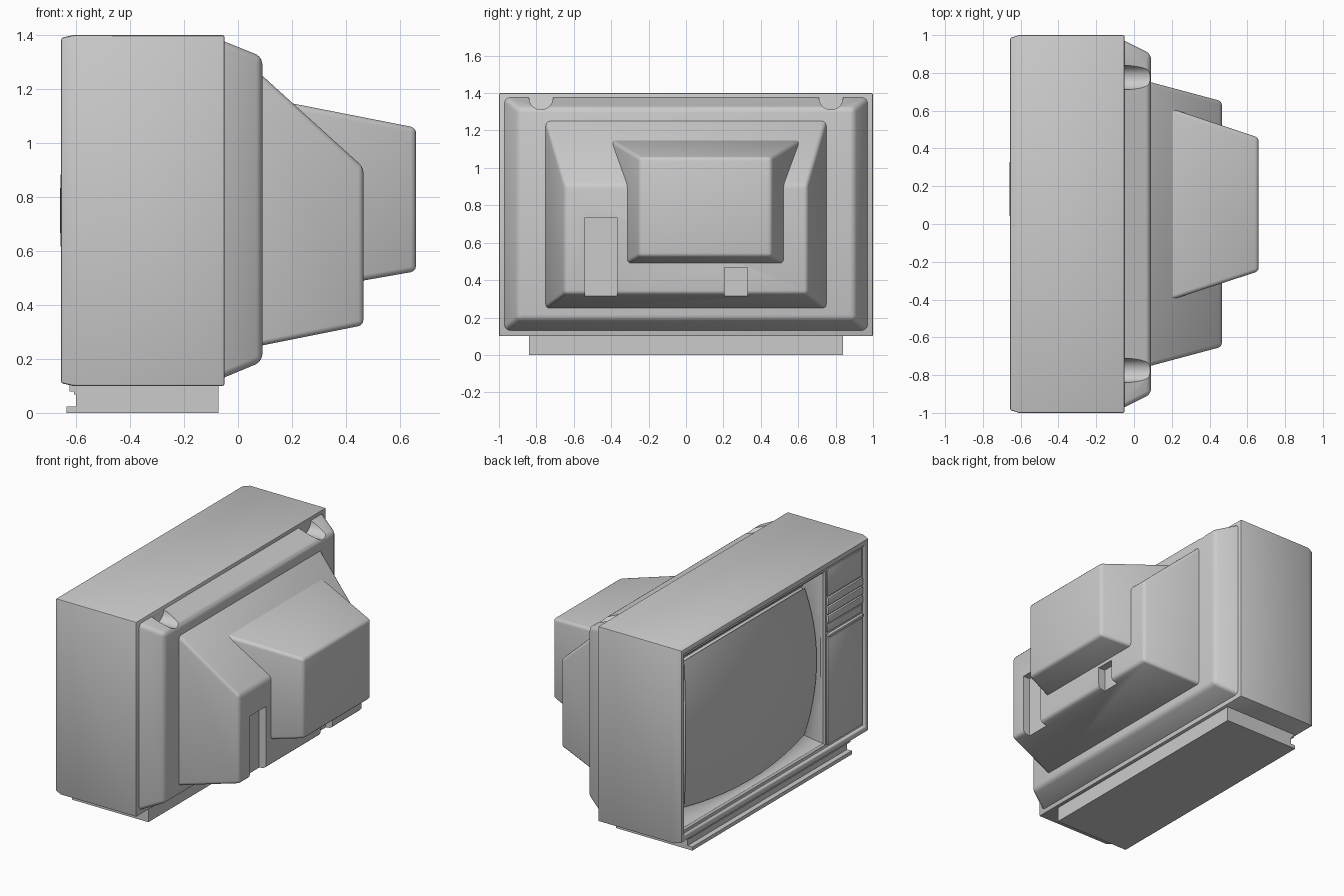
import bpy, math

if "Cube" in bpy.data.objects:
    bpy.data.objects.remove(bpy.data.objects["Cube"])


def finish(ob, angle=32):
    bpy.ops.object.select_all(action='DESELECT')
    bpy.context.view_layer.objects.active = ob
    ob.select_set(True)
    for m in list(ob.modifiers):
        bpy.ops.object.modifier_apply(modifier=m.name)
    bpy.ops.object.shade_smooth_by_angle(angle=math.radians(angle))


def mesh_object(name, verts, faces):
    me = bpy.data.meshes.new(name)
    me.from_pydata(verts, [], faces)
    ob = bpy.data.objects.new(name, me)
    bpy.context.collection.objects.link(ob)
    return ob


def loft(name, sections, bevel=0.0, seg=3):
    """Closed solid through rectangles (x, y0, y1, z0, z1) stacked along x."""
    verts, faces = [], []
    for x, y0, y1, z0, z1 in sections:
        verts += [(x, y0, z0), (x, y1, z0), (x, y1, z1), (x, y0, z1)]
    for s in range(len(sections) - 1):
        for i in range(4):
            a, b = s * 4 + i, s * 4 + (i + 1) % 4
            faces.append((a, b, b + 4, a + 4))
    n = len(verts)
    faces += [(3, 2, 1, 0), (n - 4, n - 3, n - 2, n - 1)]
    ob = mesh_object(name, verts, faces)
    if bevel:
        m = ob.modifiers.new("bevel", 'BEVEL')
        m.width, m.segments, m.limit_method = bevel, seg, 'ANGLE'
        m.angle_limit = math.radians(25)
    return ob


def box(name, x0, x1, y0, y1, z0, z1, bevel=0.0):
    return loft(name, [(x0, y0, y1, z0, z1), (x1, y0, y1, z0, z1)], bevel, 2)


def cut(ob, cutters):
    for c in cutters:
        c.hide_render = True
        m = ob.modifiers.new("cut", 'BOOLEAN')
        m.operation, m.object, m.solver = 'DIFFERENCE', c, 'EXACT'
    finish(ob)
    for c in cutters:
        bpy.data.objects.remove(c)


# Cabinet shell with raised front rim, opened for the screen
CY, CZ, HW, HH = 0.185, 0.75, 0.745, 0.58
cabinet = loft("cabinet", [
    (-0.635, -0.95, 0.95, 0.15, 1.35),
    (-0.656, -0.955, 0.955, 0.145, 1.355),
    (-0.656, -0.985, 0.985, 0.11, 1.39),
    (-0.61, -1, 1, 0.1, 1.4),
    (-0.05, -1, 1, 0.1, 1.4)], 0.008, 2)
cut(cabinet, [box("screen_cutter", -0.8, -0.5, CY - HW, CY + HW, CZ - HH, CZ + HH)])

# Bulged picture tube glass with bowed edges
N = 32


def glass(u, v):
    return (-0.66 + 0.05 * (u * u + v * v),
            CY + 0.69 * u * (1 - 0.08 * v * v),
            CZ + 0.53 * v * (1 - 0.08 * u * u))


grid = [(-1 + 2 * i / N, -1 + 2 * j / N) for j in range(N + 1) for i in range(N + 1)]
quads = [(j * (N + 1) + i, (j + 1) * (N + 1) + i, (j + 1) * (N + 1) + i + 1, j * (N + 1) + i + 1)
         for j in range(N) for i in range(N)]
finish(mesh_object("screen_glass", [glass(u, v) for u, v in grid], quads))

# Concave bezel between the glass edge and the rectangular opening
t = [-1 + 2 * i / N for i in range(N)]
border = [(a, -1) for a in t] + [(1, a) for a in t] + [(-a, 1) for a in t] + [(-1, -a) for a in t]
rings = []
for u, v in border:
    g = glass(u, v)
    oy, oz = CY + HW * u, CZ + HH * v
    rings.append([(-0.636, oy, oz), (-0.625, oy - 0.012 * u, oz - 0.012 * v)])
    for k in (0, 0.35, 0.7, 1.0):
        y0, z0 = oy - 0.015 * u, oz - 0.015 * v
        x = -0.61 + (g[0] + 0.025 + 0.61) * math.sin(k * math.pi / 2)
        rings[-1].append((x, y0 + (g[1] - y0) * k, z0 + (g[2] - z0) * k))
    rings[-1].append((g[0] + 0.004, g[1] - 0.01 * u, g[2] - 0.01 * v))
R, B = len(rings[0]), len(border)
finish(mesh_object("screen_bezel", [p for r in rings for p in r],
                   [(i * R + k, i * R + k + 1, (i + 1) % B * R + k + 1, (i + 1) % B * R + k)
                    for i in range(B) for k in range(R - 1)]))

# Control panel: speaker plate, button bars, ledge and lower door
for name, x, z0, z1 in [("control_plate", -0.643, 1.155, 1.335),
                        ("button_bar_1", -0.648, 1.095, 1.145),
                        ("button_bar_2", -0.648, 1.035, 1.085),
                        ("button_bar_3", -0.648, 0.975, 1.025),
                        ("button_bar_4", -0.643, 0.915, 0.965),
                        ("control_ledge", -0.654, 0.885, 0.902),
                        ("control_door", -0.645, 0.165, 0.875)]:
    finish(box(name, x, -0.62, -0.94, -0.575, z0, z1, 0.004))

# Rear cover first tier with two finger scoops on top
rear = loft("rear_cover", [(-0.09, -0.99, 0.99, 0.115, 1.392),
                           (0.09, -0.90, 0.90, 0.19, 1.32)], 0.025)
scoops = []
for y in (-0.775, 0.775):
    bpy.ops.mesh.primitive_cylinder_add(vertices=48, radius=0.064, depth=0.2,
                                        location=(0.05, y, 1.375), rotation=(0, math.pi / 2, 0))
    scoops.append(bpy.context.object)
cut(rear, scoops)

# Sloped second tier with two connector recesses
housing = loft("rear_housing", [(0.05, -0.761, 0.761, 0.242, 1.286),
                                (0.465, -0.65, 0.65, 0.325, 0.91)], 0.02)
cut(housing, [box("recess_cutter", 0.415, 0.6, -0.54, -0.37, 0.2, 0.735),
              box("recess_cutter", 0.415, 0.6, 0.205, 0.33, 0.2, 0.468)])

# Off-centre cover over the tube neck
finish(loft("tube_cover", [(0.15, -0.417, 0.627, 0.435, 1.157),
                           (0.66, -0.25, 0.457, 0.525, 1.057)], 0.02))

# Plinth with front lips
finish(box("plinth", -0.60, -0.073, -0.84, 0.84, 0, 0.11))
finish(box("plinth_lower_lip", -0.635, -0.59, -0.84, 0.84, 0, 0.024))
finish(box("plinth_upper_lip", -0.625, -0.59, -0.84, 0.84, 0.08, 0.105))
finish(box("plinth_step", -0.607, -0.59, -0.84, 0.84, 0.068, 0.085))
